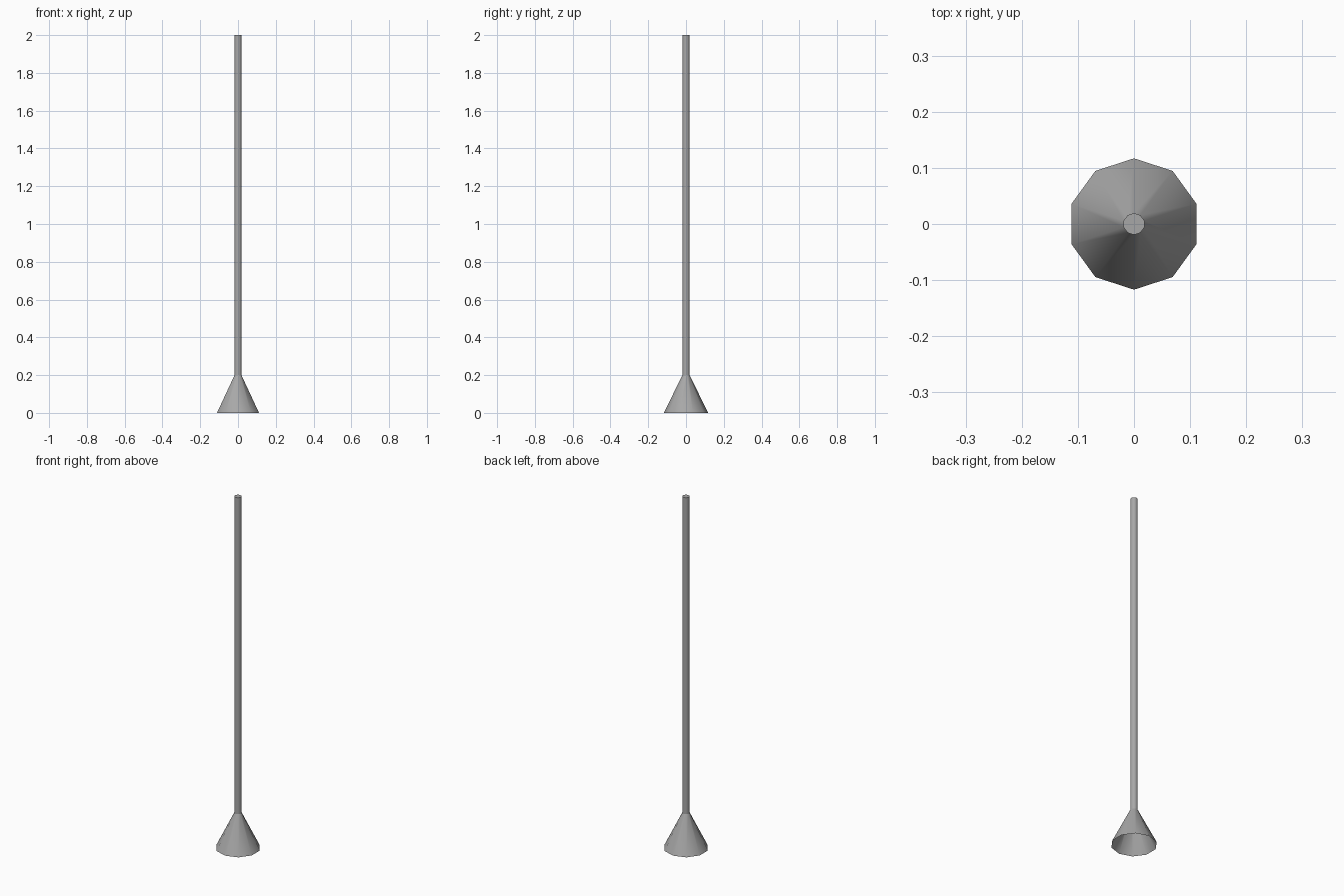
import bpy, bmesh, math

if "Cube" in bpy.data.objects:
    bpy.data.objects.remove(bpy.data.objects["Cube"])

SIDES = 10

grey = bpy.data.materials.new("dark_grey")
grey.diffuse_color = (0.39, 0.39, 0.39, 1)
grey.use_nodes = True
grey.node_tree.nodes["Principled BSDF"].inputs["Base Color"].default_value = grey.diffuse_color


def lathe(name, profile, cap_top=False):
    """Ten-sided surface of revolution from (radius, height) points."""
    bm = bmesh.new()
    rings = []
    for r, z in profile:
        angles = [math.pi / 2 + 2 * math.pi * i / SIDES for i in range(SIDES)]
        rings.append([bm.verts.new((r * math.cos(a), r * math.sin(a), z)) for a in angles])
    for low, high in zip(rings, rings[1:]):
        for i in range(SIDES):
            j = (i + 1) % SIDES
            bm.faces.new((low[i], low[j], high[j], high[i]))
    if cap_top:
        bm.faces.new(rings[-1])
    mesh = bpy.data.meshes.new(name)
    bm.to_mesh(mesh)
    bm.free()
    mesh.materials.append(grey)
    obj = bpy.data.objects.new(name, mesh)
    bpy.context.collection.objects.link(obj)
    bpy.ops.object.select_all(action='DESELECT')
    obj.select_set(True)
    bpy.context.view_layer.objects.active = obj
    bpy.ops.object.shade_smooth_by_angle(angle=math.radians(40))
    return obj


# Flared foot, open underneath
lathe("flared_base", [(0.117, 0.0), (0.0193, 0.2)])

# Tall slim pole with a flat top
lathe("pole", [(0.0193, 0.2), (0.0193, 2.0)], cap_top=True)
